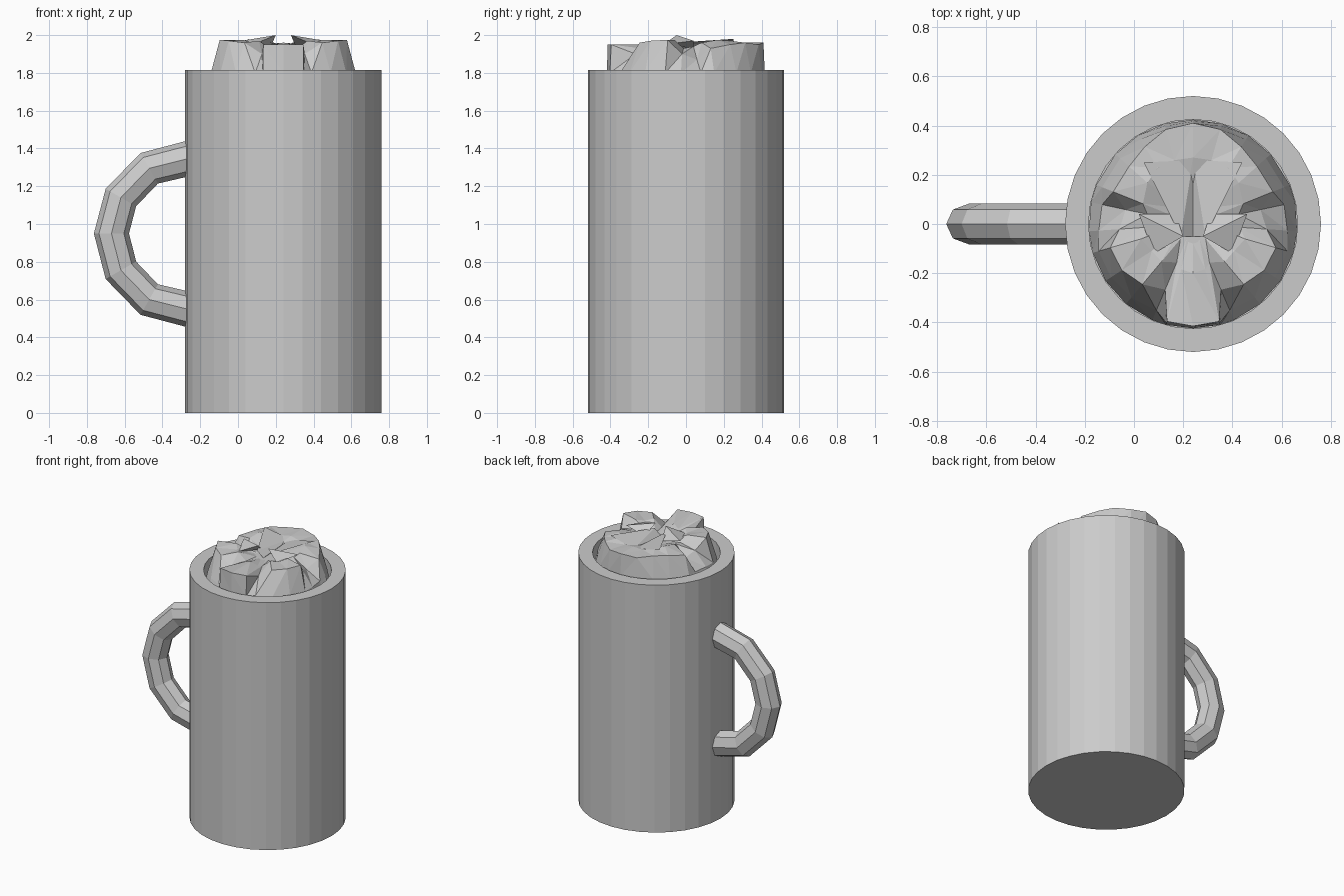
import bpy, bmesh
from math import cos, sin, radians, tau
from mathutils import Vector

if "Cube" in bpy.data.objects:
    bpy.data.objects.remove(bpy.data.objects["Cube"])

CX = 0.24  # axis of the mug body


def make(name, verts, faces):
    bm = bmesh.new()
    vs = [bm.verts.new(v) for v in verts]
    for f in faces:
        bm.faces.new([vs[i] for i in f])
    bmesh.ops.recalc_face_normals(bm, faces=bm.faces)
    me = bpy.data.meshes.new(name)
    bm.to_mesh(me)
    bm.free()
    ob = bpy.data.objects.new(name, me)
    bpy.context.collection.objects.link(ob)
    return ob


def skin(name, rings, tris=False):
    """Join closed rings of equal length and cap both ends."""
    n = len(rings[0])
    verts = [v for r in rings for v in r]
    faces = [tuple(range(n)), tuple(range(len(verts) - n, len(verts)))]
    for k in range(len(rings) - 1):
        for i in range(n):
            a, b = k * n + i, k * n + (i + 1) % n
            c, d = b + n, a + n
            if not tris:
                faces.append((a, b, c, d))
            elif sin(tau * i / n) > 0:
                faces += [(a, b, c), (a, c, d)]
            else:
                faces += [(a, b, d), (b, c, d)]
    return make(name, verts, faces)


# Mug body: 32-sided straight wall with a flat rim and a cavity
profile = [(0.52, 0), (0.52, 1.815), (0.425, 1.815), (0.425, 1.58)]
skin("mug_body", [[(CX + r * cos(tau * i / 32), r * sin(tau * i / 32), z)
                   for i in range(32)] for r, z in profile])

# Handle: eight-sided tube swept along a C-shaped path
path = [Vector((x, 0, z)) for x, z in
        [(-0.25, 1.35), (-0.47, 1.295), (-0.62, 1.14), (-0.67, 0.95),
         (-0.62, 0.755), (-0.47, 0.6), (-0.25, 0.545)]]
side = Vector((0, 1, 0))
rings = []
for i, p in enumerate(path):
    t = (path[min(i + 1, 6)] - path[max(i - 1, 0)]).normalized()
    out = side.cross(t)
    rings.append([p + out * 0.093 * cos(tau * j / 8) + side * 0.083 * sin(tau * j / 8)
                  for j in range(8)])
skin("handle", rings)

# Foam: lobed crown, mirrored about the body axis
# angle, shoulder radius, shoulder height, inner radius, inner height
half = [(-90, .415, 1.95, .20, 1.95), (-75, .41, 1.95, .19, 1.93),
        (-67, .29, 1.90, .17, 1.92), (-50, .32, 1.96, .20, 1.97),
        (-33, .345, 1.97, .20, 1.96), (-16, .35, 1.975, .22, 1.975),
        (-4, .30, 1.90, .19, 1.93), (12, .28, 1.87, .19, 1.94),
        (22, .35, 1.93, .22, 1.96), (42, .35, 1.95, .25, 1.975),
        (58, .37, 1.96, .27, 1.97), (74, .40, 1.95, .27, 1.95),
        (90, .41, 1.96, .27, 1.96)]
loop = half + [(180 - a, *rest) for a, *rest in half[-2:0:-1]]


def ring(fn):
    pts = []
    for a, r, z, ri, zi in loop:
        rad, h = fn(r, z, ri, zi)
        pts.append((CX + rad * cos(radians(a)), rad * sin(radians(a)), h))
    return pts


skin("foam", [ring(lambda r, z, ri, zi: (0.424, 1.68)),
              ring(lambda r, z, ri, zi: (0.3 * r + 0.7 * 0.42, 1.80)),
              ring(lambda r, z, ri, zi: (r, z)),
              ring(lambda r, z, ri, zi: (ri, zi)),
              ring(lambda r, z, ri, zi: (0.4 * ri, 1.92))], tris=True)

# Foam peak: thin kite-shaped fold on top of the crown
make("foam_peak", [(CX - .2, .25, 1.98), (CX, .26, 1.94), (CX + .2, .25, 1.98),
                   (CX + .05, -.05, 1.96), (CX, -.05, 1.92), (CX - .05, -.05, 1.96)],
     [(0, 1, 5), (1, 4, 5), (1, 3, 4), (1, 2, 3)])

# Foam curls: small upturned shards on each side
for s, label in ((-1, "left"), (1, "right")):
    make("foam_curl_" + label,
         [(CX + s * .04, -.05, 2.0), (CX + s * .22, .04, 1.97),
          (CX + s * .16, -.12, 1.95), (CX + s * .07, .04, 1.93)],
         [(0, 1, 2), (0, 1, 3), (1, 2, 3), (0, 2, 3)])
